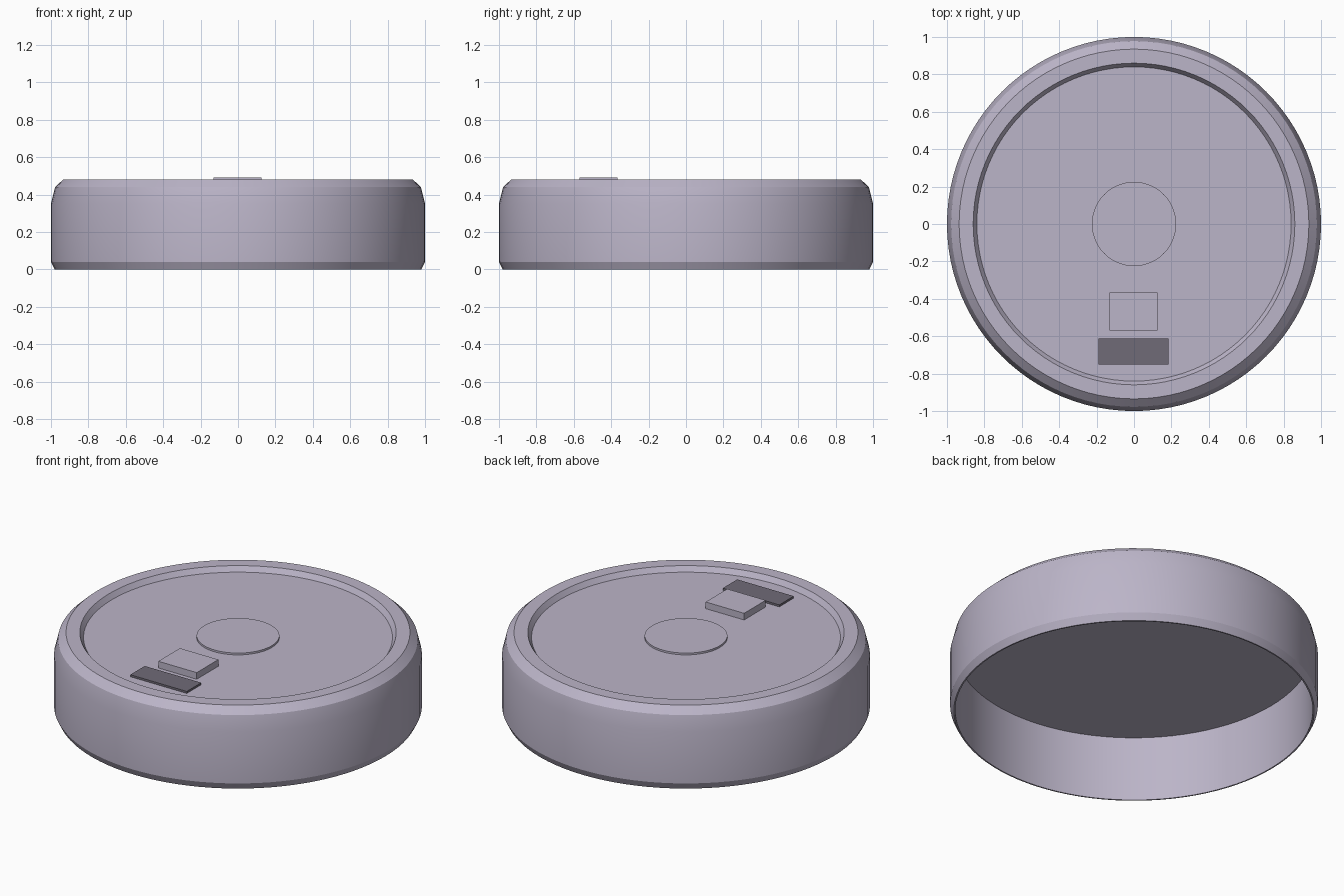
import bpy, math

if "Cube" in bpy.data.objects:
    bpy.data.objects.remove(bpy.data.objects["Cube"])

SEG = 96


def material(name, rgb):
    m = bpy.data.materials.new(name)
    m.diffuse_color = (*rgb, 1)
    m.use_nodes = True
    m.node_tree.nodes["Principled BSDF"].inputs["Base Color"].default_value = m.diffuse_color
    return m


light = material("lilac grey", (0.50, 0.46, 0.58))
dark = material("dark grey", (0.16, 0.145, 0.185))


def finish(name, mat):
    ob = bpy.context.object
    ob.name = name
    ob.data.materials.append(mat)
    return ob


def lathe(name, profile, mat):
    """Revolve (radius, height) points around z; radius 0 is a pole."""
    verts, rings = [], []
    for r, z in profile:
        n = SEG if r > 0 else 1
        rings.append([len(verts) + i for i in range(n)])
        for i in range(n):
            a = 2 * math.pi * i / SEG
            verts.append((r * math.cos(a), r * math.sin(a), z))
    faces = []
    for lo, hi in zip(rings, rings[1:]):
        if len(lo) == 1:
            faces.append(hi[::-1])
        elif len(hi) == 1:
            faces.append(lo)
        else:
            for i in range(SEG):
                j = (i + 1) % SEG
                faces.append((lo[i], lo[j], hi[j], hi[i]))
    me = bpy.data.meshes.new(name)
    me.from_pydata(verts, [], faces)
    ob = bpy.data.objects.new(name, me)
    bpy.context.collection.objects.link(ob)
    bpy.ops.object.select_all(action='DESELECT')
    ob.select_set(True)
    bpy.context.view_layer.objects.active = ob
    bpy.ops.object.shade_smooth_by_angle(angle=math.radians(20))
    return finish(name, mat)


def box(name, x0, x1, y0, y1, z0, z1, mat):
    bpy.ops.mesh.primitive_cube_add(
        size=1, location=((x0 + x1) / 2, (y0 + y1) / 2, (z0 + z1) / 2))
    bpy.context.object.scale = (x1 - x0, y1 - y0, z1 - z0)
    bpy.ops.object.transform_apply(location=False, rotation=False, scale=True)
    return finish(name, mat)


# Hollow round cap: inside ceiling, inner wall, outer wall, bevels, recessed top
lathe("cap_shell", [
    (0, 0.39), (0.972, 0.39), (0.972, 0),
    (0.98, 0), (1.0, 0.04), (1.0, 0.35), (0.978, 0.44), (0.935, 0.48),
    (0.86, 0.48), (0.84, 0.45), (0, 0.45)], light)

# Raised disc in the middle of the recess
lathe("centre_disc", [(0, 0.445), (0.225, 0.445), (0.225, 0.461), (0, 0.461)], light)

# Raised block and dark plate near the front
box("block", -0.13, 0.125, -0.57, -0.365, 0.445, 0.49, light)
box("dark_plate", -0.19, 0.185, -0.75, -0.613, 0.445, 0.462, dark)
